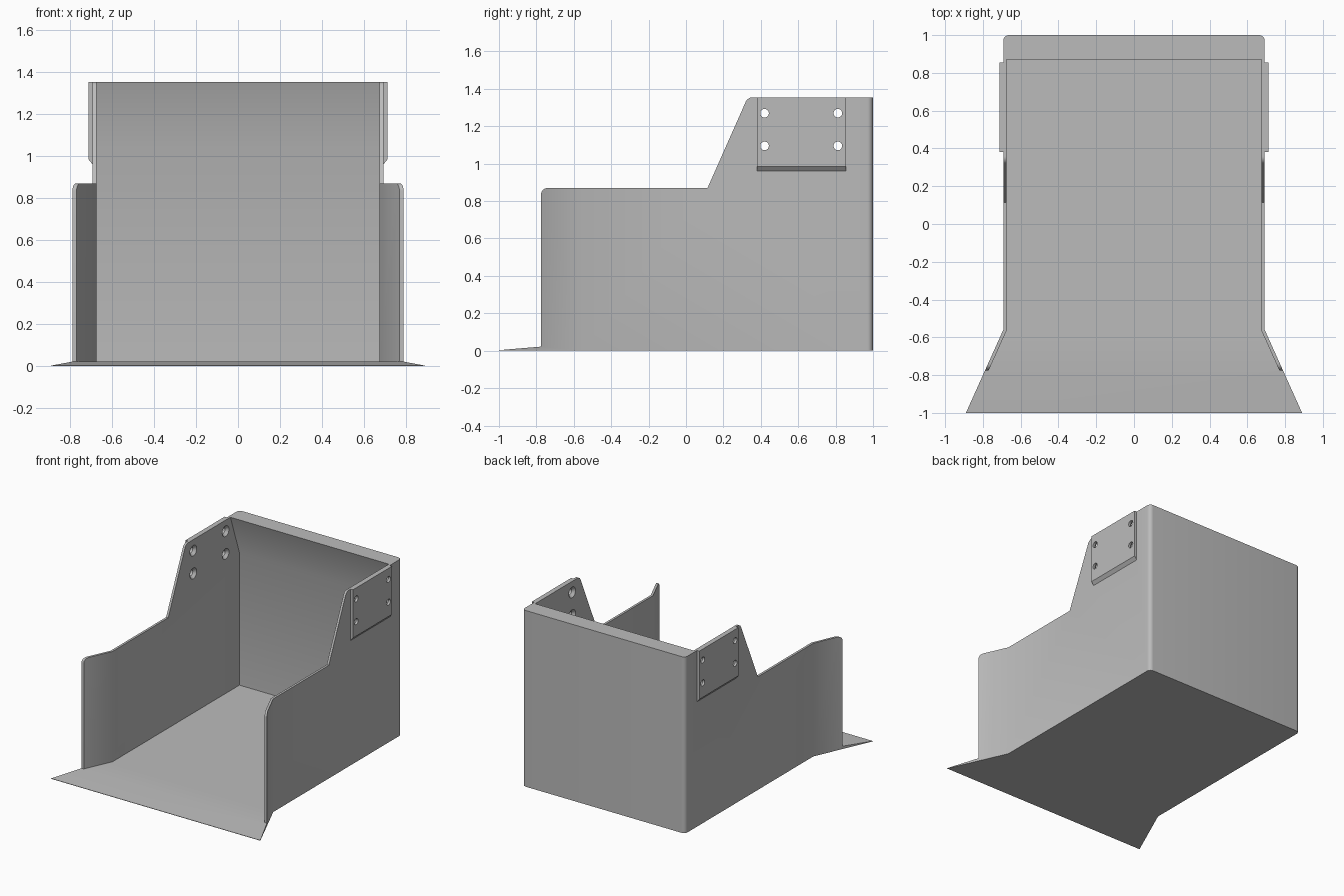
import bpy, bmesh, math
from mathutils import Vector

cube = bpy.data.objects.get("Cube")
if cube:
    bpy.data.objects.remove(cube, do_unlink=True)

grey = bpy.data.materials.new("plain_grey")
grey.use_nodes = True
colour = (0.5, 0.5, 0.5, 1)
grey.diffuse_color = colour
grey.node_tree.nodes["Principled BSDF"].inputs["Base Color"].default_value = colour


def loft(name, rings):
    """Closed solid through matching rings of points."""
    bm = bmesh.new()
    loops = [[bm.verts.new(p) for p in ring] for ring in rings]
    n = len(loops[0])
    for a, b in zip(loops, loops[1:]):
        for i in range(n):
            j = (i + 1) % n
            bm.faces.new((a[i], a[j], b[j], b[i]))
    bm.faces.new(loops[0])
    bm.faces.new(loops[-1])
    bmesh.ops.recalc_face_normals(bm, faces=bm.faces)
    mesh = bpy.data.meshes.new(name)
    bm.to_mesh(mesh)
    bm.free()
    mesh.materials.append(grey)
    obj = bpy.data.objects.new(name, mesh)
    bpy.context.collection.objects.link(obj)
    return obj


def fillet(points, radii, steps=6):
    """Round the corners of an outline by the given setbacks."""
    out = []
    for i, p in enumerate(points):
        p, r = Vector(p), radii.get(i, 0)
        if not r:
            out.append(p)
            continue
        a = p + (Vector(points[i - 1]) - p).normalized() * r
        b = p + (Vector(points[(i + 1) % len(points)]) - p).normalized() * r
        for k in range(steps + 1):
            t = k / steps
            # weighted curve that follows a circular arc at square corners
            w = 2 ** 0.5 * t * (1 - t)
            u, v = (1 - t) ** 2, t * t
            out.append((a * u + p * w + b * v) / (u + w + v))
    return out


def combine(target, tool, operation):
    mod = target.modifiers.new(operation, "BOOLEAN")
    mod.operation, mod.solver, mod.object = operation, "EXACT", tool
    bpy.context.view_layer.update()
    graph = bpy.context.evaluated_depsgraph_get()
    mesh = bpy.data.meshes.new_from_object(target.evaluated_get(graph))
    target.modifiers.clear()
    target.data = mesh
    bpy.data.objects.remove(tool, do_unlink=True)


# Outer block: straight sides, flared mouth, rounded rear corners
TOP = 1.355
plan = fillet([(-0.89, -1), (0.89, -1), (0.692, -0.56), (0.692, 1),
               (-0.692, 1), (-0.692, -0.56)], {3: 0.03, 4: 0.03})
body = loft("open_bin", [[(x, y, z) for x, y in plan] for z in (0, TOP)])

# Cavity: the rear face leans forward near the rim
def cavity_ring(z, back):
    half = [(0.92, -1.11), (0.674, -0.563), (0.674, back)]
    ring = half + [(-x, y) for x, y in reversed(half)]
    return [(x, y, z) for x, y in ring]

lean = (0.98 - 0.87) / (TOP - 1.04)
cavity = loft("cavity", [cavity_ring(0.022, 0.98), cavity_ring(1.04, 0.98),
                         cavity_ring(1.5, 0.98 - lean * 0.46)])
combine(body, cavity, "DIFFERENCE")

# Side silhouette: tapered lip, low front walls, raised rear
side = fillet([(-1.1, -0.005), (-1, 0.003), (-0.775, 0.022), (-0.775, 0.87),
               (0.115, 0.87), (0.33, TOP), (0.37, TOP), (0.37, 1.6), (-1.1, 1.6)],
              {3: 0.035, 5: 0.025})
trim = loft("side_trim", [[(x, y, z) for y, z in side] for x in (-1.2, 1.2)])
combine(body, trim, "DIFFERENCE")

# Mounting plates with sloped lower edge, and countersunk screw holes
section = [(0.68, 0.945), (0.712, 0.985), (0.712, TOP), (0.68, TOP)]
for s in (-1, 1):
    plate = loft("mount_plate", [[(s * x, y, z) for x, z in section]
                                 for y in (0.38, 0.855)])
    combine(body, plate, "UNION")
    for y in (0.42, 0.812):
        for z in (1.095, 1.27):
            rings = [[(s * x, y + r * math.cos(a), z + r * math.sin(a))
                      for a in (math.tau * k / 24 for k in range(24))]
                     for x, r in ((0.66, 0.053), (0.695, 0.023), (0.75, 0.023))]
            combine(body, loft("screw_hole", rings), "DIFFERENCE")

bpy.ops.object.select_all(action="DESELECT")
body.select_set(True)
bpy.context.view_layer.objects.active = body
bpy.ops.object.shade_smooth_by_angle(angle=math.radians(30))
